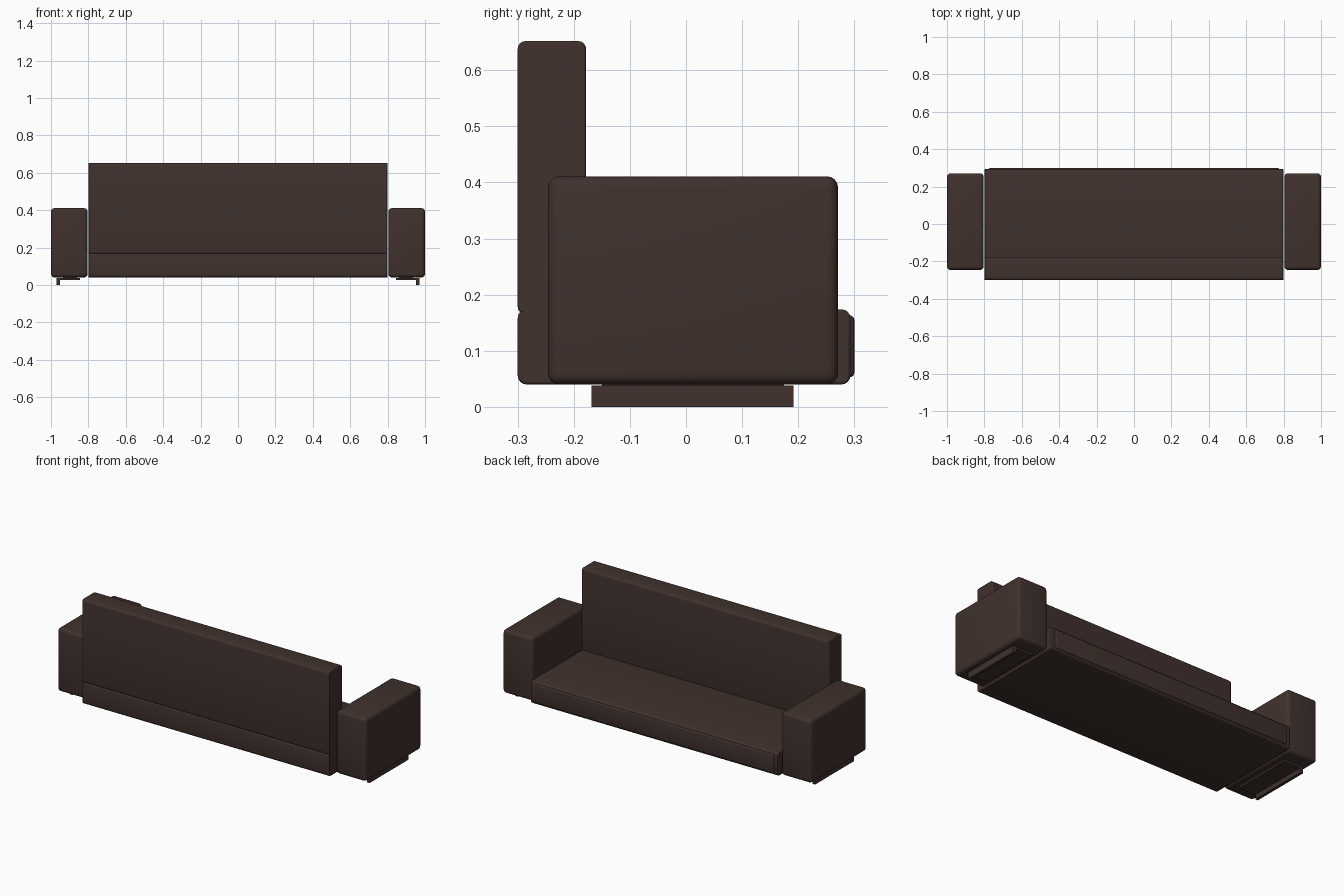
import bpy, bmesh

if "Cube" in bpy.data.objects:
    bpy.data.objects.remove(bpy.data.objects["Cube"])

leather = bpy.data.materials.new("dark_brown_leather")
leather.diffuse_color = (0.052, 0.031, 0.026, 1)
leather.use_nodes = True
leather.node_tree.nodes["Principled BSDF"].inputs["Base Color"].default_value = leather.diffuse_color


def box(name, lo, hi, soft=0.0, end=None, segments=4):
    """Box from corner lo to corner hi. 'soft' rounds it; if 'end' is given,
    'soft' rounds only the edges along x and 'end' rounds the two end rims."""
    bm = bmesh.new()
    bmesh.ops.create_cube(bm, size=1)
    for v in bm.verts:
        v.co = [lo[i] + (v.co[i] + 0.5) * (hi[i] - lo[i]) for i in range(3)]
    if soft:
        edges = bm.edges[:]
        if end is not None:
            edges = [e for e in edges
                     if abs(e.verts[0].co.x - e.verts[1].co.x) > 1e-4]
        bmesh.ops.bevel(bm, geom=edges, offset=soft, segments=segments,
                        profile=0.5, affect='EDGES')
    mesh = bpy.data.meshes.new(name)
    bm.to_mesh(mesh)
    bm.free()
    mesh.materials.append(leather)
    obj = bpy.data.objects.new(name, mesh)
    bpy.context.collection.objects.link(obj)
    if end:
        mod = obj.modifiers.new("end_rims", 'BEVEL')
        mod.width = end
        mod.segments = 2
        mod.limit_method = 'ANGLE'
        mod.angle_limit = 1.0
    bpy.ops.object.select_all(action='DESELECT')
    obj.select_set(True)
    bpy.context.view_layer.objects.active = obj
    bpy.ops.object.shade_smooth_by_angle(angle=0.7)
    return obj


def span(name, a, b, *args, **kw):
    """Box on one side, mirrored to the other: a and b are its right-hand corners."""
    box("right_" + name, a, b, *args, **kw)
    box("left_" + name, (-b[0], a[1], a[2]), (-a[0], b[1], b[2]), *args, **kw)


# Seat with its raised front panel
box("seat", (-0.8, -0.30, 0.04), (0.8, 0.293, 0.174), 0.016, end=0.004)
box("seat_front_panel", (-0.775, 0.27, 0.053), (0.775, 0.30, 0.163), 0.008)

# Backrest
box("backrest", (-0.8, -0.30, 0.165), (0.8, -0.178, 0.652), 0.014, end=0.004)

# Padded arms
span("arm", (0.804, -0.246, 0.04), (1.0, 0.271, 0.411), 0.02)

# L-shaped feet: flat plate, short spacer and upright runner
span("foot_plate", (0.845, -0.168, 0.027), (0.955, 0.192, 0.038))
span("foot_spacer", (0.86, -0.15, 0.036), (0.935, 0.175, 0.046))
span("foot_runner", (0.953, -0.168, 0.0), (0.97, 0.192, 0.038))
